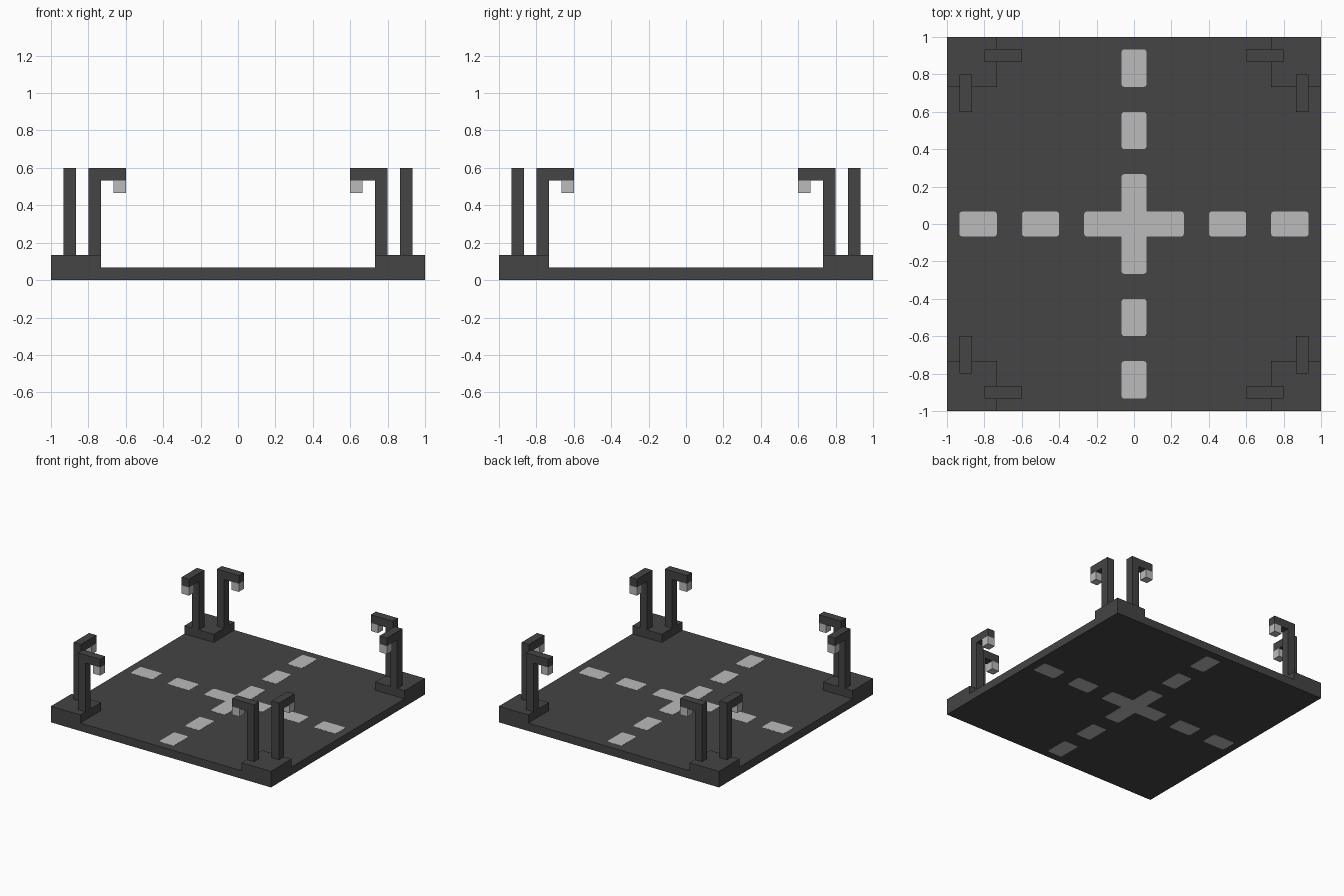
import bpy, bmesh, math
from mathutils import Matrix, Vector

if "Cube" in bpy.data.objects:
    bpy.data.objects.remove(bpy.data.objects["Cube"], do_unlink=True)

U = 1 / 15          # module that all parts are sized by
SKIN = 0.001        # thickness of the painted plates


def material(name, value):
    mat = bpy.data.materials.new(name)
    mat.use_nodes = True
    colour = (value, value, value, 1)
    mat.diffuse_color = colour
    mat.node_tree.nodes["Principled BSDF"].inputs["Base Color"].default_value = colour
    return mat


DARK = material("dark grey", 0.058)
LIGHT = material("light grey", 0.497)


def finish(bm, name, mat, turn=None):
    if turn:
        bmesh.ops.transform(bm, matrix=turn, verts=bm.verts)
    bmesh.ops.recalc_face_normals(bm, faces=bm.faces)
    mesh = bpy.data.meshes.new(name)
    bm.to_mesh(mesh)
    bm.free()
    mesh.materials.append(mat)
    obj = bpy.data.objects.new(name, mesh)
    bpy.context.collection.objects.link(obj)
    return obj


def prism(outline, push):
    """Extrude a closed 3D outline along a vector."""
    bm = bmesh.new()
    face = bm.faces.new([bm.verts.new(p) for p in outline])
    ext = bmesh.ops.extrude_face_region(bm, geom=[face], use_keep_orig=True)
    moved = [v for v in ext["geom"] if isinstance(v, bmesh.types.BMVert)]
    bmesh.ops.translate(bm, vec=push, verts=moved)
    bmesh.ops.recalc_face_normals(bm, faces=bm.faces)
    return bm


def painted_plate(name, outline, z, turn):
    """Thin plate whose outward corners are rounded."""
    bm = prism([(x, y, z) for x, y in outline], (0, 0, SKIN))
    bm.normal_update()
    corners = [e for e in bm.edges if e.is_convex
               and abs(e.verts[0].co.z - e.verts[1].co.z) > SKIN / 2]
    bmesh.ops.bevel(bm, geom=corners, offset=0.015, segments=3,
                    profile=0.5, affect='EDGES')
    finish(bm, name, LIGHT, turn)


# Base slab with raised corner blocks, extruded from a three by three grid
bm = bmesh.new()
steps = [-1, -11 * U, 11 * U, 1]
grid = [[bm.verts.new((x, y, SKIN)) for y in steps] for x in steps]
cells = [bm.faces.new((grid[i][j], grid[i + 1][j], grid[i + 1][j + 1], grid[i][j + 1]))
         for i in range(3) for j in range(3)]


def raise_faces(faces, height, keep):
    ext = bmesh.ops.extrude_face_region(bm, geom=faces, use_keep_orig=keep)["geom"]
    for v in ext:
        if isinstance(v, bmesh.types.BMVert):
            v.co.z = height
    return [f for f in ext if isinstance(f, bmesh.types.BMFace)]


top = raise_faces(cells, U, True)
corner_cells = []
for f in top:
    c = f.calc_center_median()
    if min(abs(c.x), abs(c.y)) > 0.5:
        corner_cells.append(f)
raise_faces(corner_cells, 2 * U, False)
bmesh.ops.delete(bm, geom=[f for f in corner_cells if f.is_valid], context='FACES')
finish(bm, "base_slab", DARK)

# Painted centre cross and dashes, on the top and the underside
quarters = [Matrix.Rotation(math.radians(90 * k), 4, 'Z') for k in range(4)]
cross = []
for q in quarters:
    cross += [(q @ Vector((x, y, 0))).xy
              for x, y in ((4 * U, -U), (4 * U, U), (U, U))]
for side, z in (("top", U), ("underside", 0)):
    painted_plate(side + "_centre_cross", cross, z, quarters[0])
    for q in quarters:
        for near, far in ((6 * U, 9 * U), (11 * U, 14 * U)):
            painted_plate(side + "_dash", [(near, -U), (far, -U), (far, U), (near, U)], z, q)

# Two hooked lamp posts per corner, one along each side of the base
bracket = [(12, 2), (12, 9), (9, 9), (9, 8), (11, 8), (11, 2)]
lamp = [(9, 7), (10, 7), (10, 8), (9, 8)]
swap_xy = Matrix(((0, 1, 0, 0), (1, 0, 0, 0), (0, 0, 1, 0), (0, 0, 0, 1)))
for q in quarters:
    for turn in (q, q @ swap_xy):
        for name, shape, mat in (("lamp_post", bracket, DARK), ("lamp", lamp, LIGHT)):
            outline = [(x * U, 13 * U, z * U) for x, z in shape]
            finish(prism(outline, (0, U, 0)), name, mat, turn)
